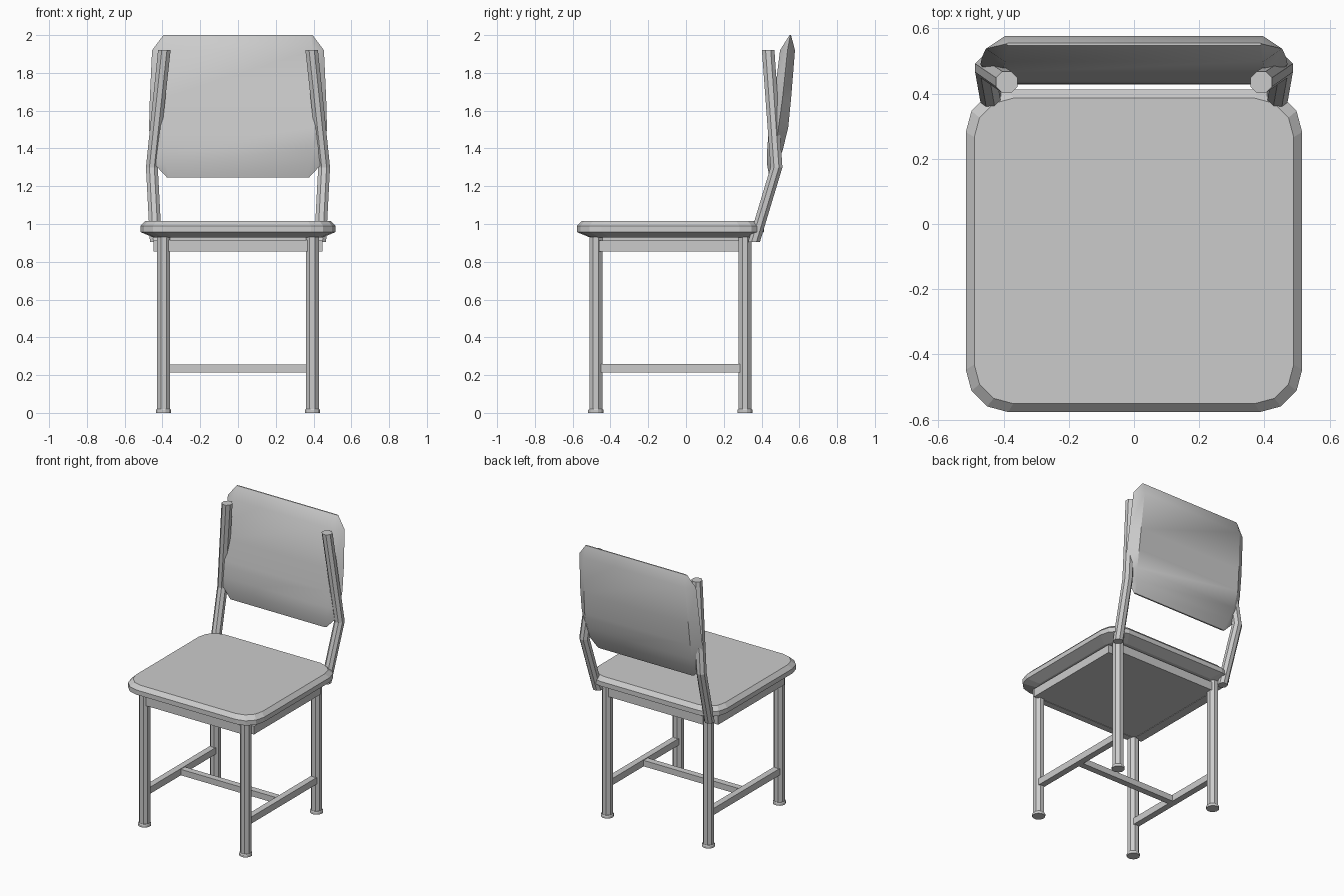
import bpy, bmesh, math
from mathutils import Vector

if "Cube" in bpy.data.objects:
    bpy.data.objects.remove(bpy.data.objects["Cube"])


def make(name, bm, smooth=False):
    bmesh.ops.recalc_face_normals(bm, faces=bm.faces)
    me = bpy.data.meshes.new(name)
    bm.to_mesh(me)
    bm.free()
    ob = bpy.data.objects.new(name, me)
    bpy.context.collection.objects.link(ob)
    if smooth:
        bpy.context.view_layer.objects.active = ob
        ob.select_set(True)
        bpy.ops.object.shade_smooth_by_angle(angle=math.radians(35))
        ob.select_set(False)
    return ob


def loft(name, rings, smooth=False):
    bm = bmesh.new()
    loops = [[bm.verts.new(p) for p in r] for r in rings]
    n = len(rings[0])
    for a, b in zip(loops, loops[1:]):
        for i in range(n):
            j = (i + 1) % n
            bm.faces.new((a[i], a[j], b[j], b[i]))
    bm.faces.new(loops[0])
    bm.faces.new(loops[-1])
    bmesh.ops.remove_doubles(bm, verts=bm.verts, dist=0.0005)
    return make(name, bm, smooth)


def box(name, lo, hi):
    xs, ys = (lo[0], hi[0]), (lo[1], hi[1])
    ring = [(0, 0), (1, 0), (1, 1), (0, 1)]
    return loft(name, [[(xs[i], ys[j], z) for i, j in ring] for z in (lo[2], hi[2])])


def tube(name, path, radii, n=8):
    # horizontal rings along the path
    rings = []
    for (x, y, z), r in zip(path, radii):
        rings.append([(x + r * math.cos(math.tau * (i + .5) / n),
                       y + r * math.sin(math.tau * (i + .5) / n), z) for i in range(n)])
    return loft(name, rings)


def seat_ring(inset, z):
    hx, y0, y1, r = 0.516 - inset, -0.577 + inset, 0.412 - inset, 0.13 - inset * .4
    pts = []
    for k, (cx, cy) in enumerate([(hx - r, y1 - r), (r - hx, y1 - r),
                                  (r - hx, y0 + r), (hx - r, y0 + r)]):
        for i in range(4):
            a = math.radians(90 * k + 30 * i)
            pts.append((cx + r * math.cos(a), cy + r * math.sin(a), z))
    return pts


# Seat cushion with bevelled rim
loft("seat", [seat_ring(.07, .928), seat_ring(0, .957), seat_ring(0, .99), seat_ring(.026, 1.017)])
box("under_panel", (-.40, -.47, .858), (.40, .30, .93))

# Rails below the seat
box("front_rail", (-.40, -.50, .855), (.40, -.455, .915))
box("rear_rail", (-.40, .29, .855), (.40, .335, .915))

# Legs, feet, side rails, stretchers and bent back posts
for side, s in (("left", -1), ("right", 1)):
    for end, y in (("front", -.477), ("rear", .312)):
        x = s * .394
        tube(f"{end}_leg_{side}", [(x, y, .01), (x, y, .93)], (.037, .037))
        tube(f"{end}_foot_{side}", [(x, y, 0), (x, y, .015), (x, y, .021)], (.042, .042, .038), 12)
    xs = sorted((s * .385, s * .447))
    box(f"side_rail_{side}", (xs[0], -.46, .855), (xs[1], .28, .913))
    xs = sorted((s * .372, s * .416))
    box(f"side_stretcher_{side}", (xs[0], -.46, .213), (xs[1], .30, .26))
    tube(f"back_post_{side}", [(s * .435, .36, .905), (s * .456, .479, 1.3), (s * .39, .435, 1.92)],
         (.034, .034, .036))
box("cross_stretcher", (-.38, -.105, .213), (.38, -.06, .255))

# Backrest: lens-shaped rows of (z, front y, back y, half width, edge inset)
rows = [(1.245, .442, .452, .375, .01), (1.32, .428, .487, .445, .06), (1.395, .430, .513, .463, .06),
        (1.51, .438, .541, .471, .06), (1.66, .465, .556, .467, .06), (1.92, .498, .577, .455, .06),
        (2.0, .548, .556, .395, .01)]
loft("backrest", [[(-w, (f + b) / 2, z), (i - w, f, z), (w - i, f, z),
                   (w, (f + b) / 2, z), (w - i, b, z), (i - w, b, z)]
                  for z, f, b, w, i in rows], smooth=True)
